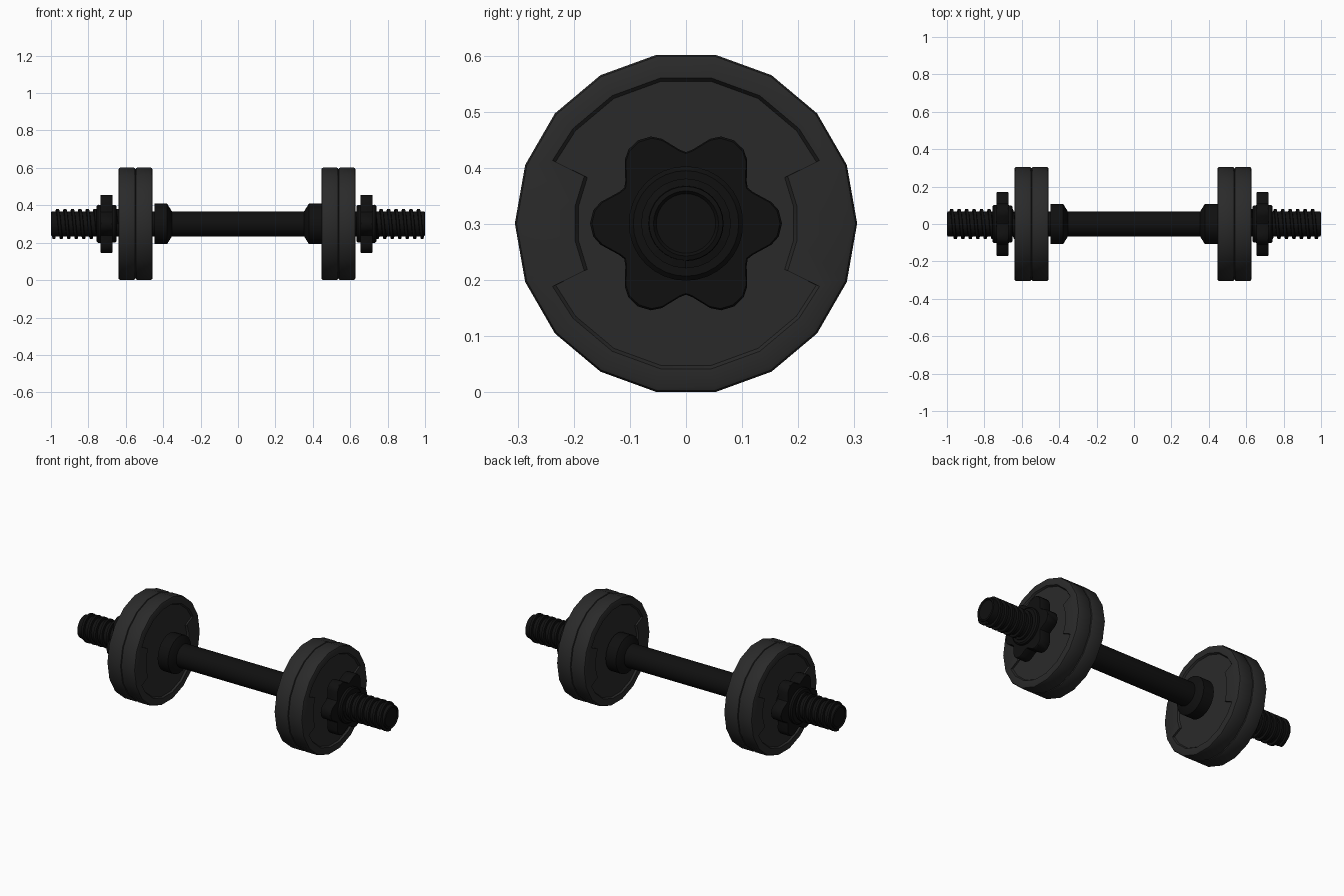
import bpy, bmesh, math

if "Cube" in bpy.data.objects:
    bpy.data.objects.remove(bpy.data.objects["Cube"])

ZC = 0.301  # height of the bar axis


def material(name, v):
    m = bpy.data.materials.new(name)
    m.diffuse_color = (v, v, v, 1)
    m.use_nodes = True
    m.node_tree.nodes["Principled BSDF"].inputs["Base Color"].default_value = m.diffuse_color
    return m


BLACK = material("black_metal", 0.005)
GREY = material("dark_rubber", 0.023)


def finish(bm, name, mat, x=0.0, angle=35):
    bmesh.ops.recalc_face_normals(bm, faces=bm.faces)
    me = bpy.data.meshes.new(name)
    bm.to_mesh(me)
    bm.free()
    me.materials.append(mat)
    ob = bpy.data.objects.new(name, me)
    ob.location = (x, 0, ZC)
    bpy.context.collection.objects.link(ob)
    bpy.ops.object.select_all(action='DESELECT')
    ob.select_set(True)
    bpy.context.view_layer.objects.active = ob
    bpy.ops.object.shade_smooth_by_angle(angle=math.radians(angle))
    return ob


def ring(bm, x, polar):
    """Loop of vertices around the x axis from (degrees, radius) pairs."""
    return [bm.verts.new((x, r * math.cos(math.radians(a)), r * math.sin(math.radians(a))))
            for a, r in polar]


def skin(bm, a, b):
    n = len(a)
    for i in range(n):
        j = (i + 1) % n
        bm.faces.new((a[i], a[j], b[j], b[i]))


def circle(r, n):
    return [(360 * i / n, r) for i in range(n)]


def loft(bm, sections):
    rings = [ring(bm, x, p) for x, p in sections]
    for a, b in zip(rings, rings[1:]):
        skin(bm, a, b)
    bm.faces.new(rings[0])
    bm.faces.new(rings[-1])


def lathe(name, profile, n, mat, x=0.0):
    bm = bmesh.new()
    loft(bm, [(px, circle(r, n)) for px, r in profile])
    return finish(bm, name, mat, x)


# plate recess outline: wide top and bottom arcs, pinched at both sides
def recess(inset):
    pts = []
    for base in (0, 180):
        pts += [(base + a, 0.2 - inset) for a in (-25, -9, 9, 25)]
        pts += [(base + a, 0.263 - inset) for a in (25.3, 40, 60, 80, 100, 120, 140, 154.7)]
    return pts


def plate(name, x):
    bm = bmesh.new()
    h = 0.0455
    rims = []
    for s in (-1, 1):
        rim = ring(bm, s * (h - 0.010), circle(0.305, 18))
        mid = ring(bm, s * (h - 0.003), circle(0.302, 18))
        edge = ring(bm, s * h, circle(0.295, 18))
        skin(bm, rim, mid)
        skin(bm, mid, edge)
        lip = ring(bm, s * h, recess(0))
        floor = ring(bm, s * (h - 0.010), recess(0.006))
        skin(bm, lip, floor)
        bm.faces.new(floor)
        edges = []
        for i in range(len(lip)):
            edges.append(bm.edges.get((lip[i], lip[(i + 1) % len(lip)])))
        for i in range(18):
            edges.append(bm.edges.get((edge[i], edge[(i + 1) % 18])))
        bmesh.ops.triangle_fill(bm, edges=edges, use_beauty=True, normal=(s, 0, 0))
        rims.append(rim)
    skin(bm, *rims)
    finish(bm, name, GREY, x)


# six-lobed grip outline of the nut
def star(scale=1.0):
    lobe = [(-30, 0.127), (-25, 0.132), (-14, 0.157), (-8, 0.167), (0, 0.171),
            (8, 0.167), (14, 0.157), (25, 0.132)]
    return [(60 * k + a, r * scale) for k in range(6) for a, r in lobe]


def nut(side, s, x):
    bm = bmesh.new()
    loft(bm, [(-0.033, star(0.98)), (-0.029, star()), (0.029, star()), (0.033, star(0.98))])
    finish(bm, side + "_nut_grip", BLACK, x)
    lathe(side + "_nut_hub", [(s * -0.053, 0.094), (s * -0.046, 0.1), (s * 0.046, 0.102),
                              (s * 0.053, 0.094)], 32, BLACK, x)


# helical screw thread near one end of the bar
def thread(side, s):
    bm = bmesh.new()
    pitch, steps, x0, x1 = 0.04, 24, 0.635, 0.985
    section = [(-0.011, 0.06), (-0.007, 0.08), (0.007, 0.08), (0.011, 0.06)]
    prev = first = None
    for i in range(int((x1 - x0) / pitch * steps) + 1):
        a = 2 * math.pi * i / steps
        x = x0 + pitch * i / steps
        cur = [bm.verts.new((s * (x + dx), s * r * math.cos(a), r * math.sin(a)))
               for dx, r in section]
        if prev:
            skin(bm, prev, cur)
        first = first or cur
        prev = cur
    bm.faces.new(first)
    bm.faces.new(prev)
    finish(bm, side + "_thread", BLACK)


# bar with shallow dished ends
lathe("bar", [(-0.994, 0.053), (-1, 0.058), (-0.997, 0.066), (-0.98, 0.067), (0.98, 0.067),
              (0.997, 0.066), (1, 0.058), (0.994, 0.053)], 32, BLACK)

for side, s, plates, nut_x in (("right", 1, (0.4915, 0.5825), 0.687),
                               ("left", -1, (-0.5025, -0.5935), -0.703)):
    # tapered inner collar
    lathe(side + "_collar", [(s * 0.353, 0.066), (s * 0.379, 0.108), (s * 0.446, 0.108)],
          24, BLACK)
    plate(side + "_inner_plate", plates[0])
    plate(side + "_outer_plate", plates[1])
    nut(side, s, nut_x)
    thread(side, s)
